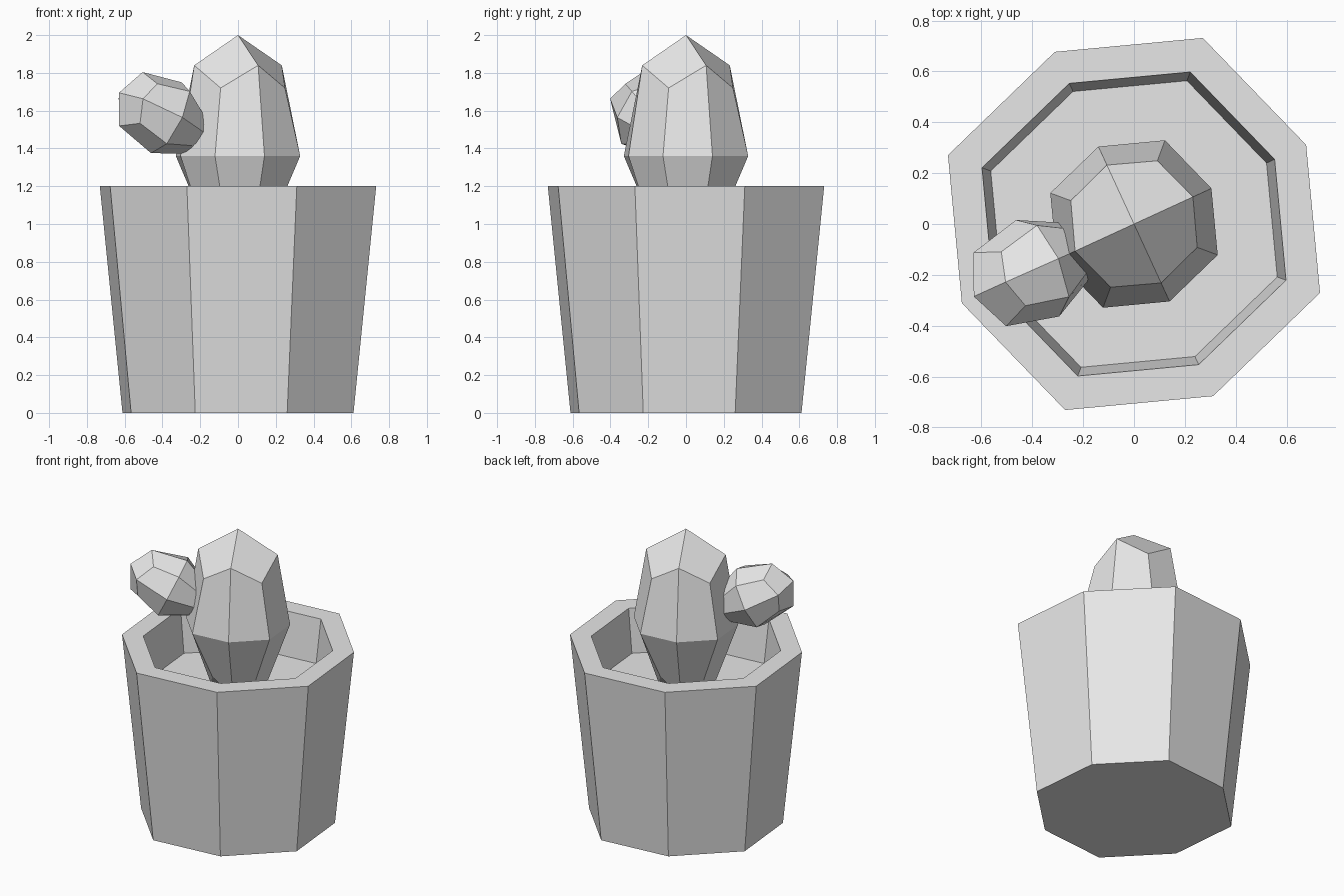
import bpy, bmesh, math
from mathutils import Matrix, Vector

cube = bpy.data.objects.get("Cube")
if cube:
    bpy.data.objects.remove(cube, do_unlink=True)

grey = bpy.data.materials.new("plain grey")
grey.use_nodes = True
grey.diffuse_color = (0.8, 0.8, 0.8, 1)
grey.node_tree.nodes["Principled BSDF"].inputs["Base Color"].default_value = (0.8, 0.8, 0.8, 1)

TURN = math.radians(24.7)


def ring(bm, even, odd):
    """Eight-sided ring; even and odd corners each have (radius, height)."""
    verts = []
    for i in range(8):
        r, z = odd if i % 2 else even
        a = math.pi / 4 * i
        verts.append(bm.verts.new((r * math.cos(a), r * math.sin(a), z)))
    return verts


def bridge(bm, a, b):
    for i in range(8):
        j = (i + 1) % 8
        bm.faces.new((a[i], a[j], b[j], b[i]))


def finish(bm, name, matrix):
    bmesh.ops.recalc_face_normals(bm, faces=bm.faces)
    mesh = bpy.data.meshes.new(name)
    bm.to_mesh(mesh)
    bm.free()
    mesh.materials.append(grey)
    obj = bpy.data.objects.new(name, mesh)
    obj.matrix_world = matrix
    bpy.context.collection.objects.link(obj)
    return obj


def make_pot():
    bm = bmesh.new()
    # scale and height of each ring: base, outer rim, inner rim, soil
    profile = [(0.836, 0), (1, 1.2), (0.817, 1.2), (0.77, 0.9)]
    rings = [ring(bm, (0.745 * s, z), (0.78 * s, z)) for s, z in profile]
    for a, b in zip(rings, rings[1:]):
        bridge(bm, a, b)
    bm.faces.new(rings[0])
    bm.faces.new(rings[-1])
    finish(bm, "pot", Matrix.Rotation(TURN, 4, 'Z'))


def make_cactus(name, matrix):
    """Faceted pod, its widest ring at the local origin and its tip along z."""
    bm = bmesh.new()
    lower = ring(bm, (0.175, -0.45), (0.197, -0.34))
    middle = ring(bm, (0.335, 0), (0.351, 0))
    upper = ring(bm, (0.255, 0.48), (0.265, 0.36))
    bridge(bm, lower, middle)
    bridge(bm, middle, upper)
    # four kite faces close each end
    for loop, z in ((lower, -0.6), (upper, 0.64)):
        pole = bm.verts.new((0, 0, z))
        for i in range(0, 8, 2):
            bm.faces.new((pole, loop[i], loop[i + 1], loop[(i + 2) % 8]))
    finish(bm, name, matrix)


make_pot()
make_cactus("cactus_body", Matrix.Translation((0, 0, 1.36)) @ Matrix.Rotation(TURN, 4, 'Z'))

# Side arm: a smaller pod leaning out from the body
axis = Vector((-0.823, -0.364, 0.434)).normalized()
side = Vector((0.33, 0.155, 0.943))
side = (side - axis * side.dot(axis)).normalized()
turn = Matrix((side, axis.cross(side), axis)).transposed().to_4x4()
make_cactus("cactus_arm", Matrix.Translation((-0.379, -0.174, 1.5625)) @ turn
            @ Matrix.Diagonal((0.62, 0.62, 0.476, 1)))
